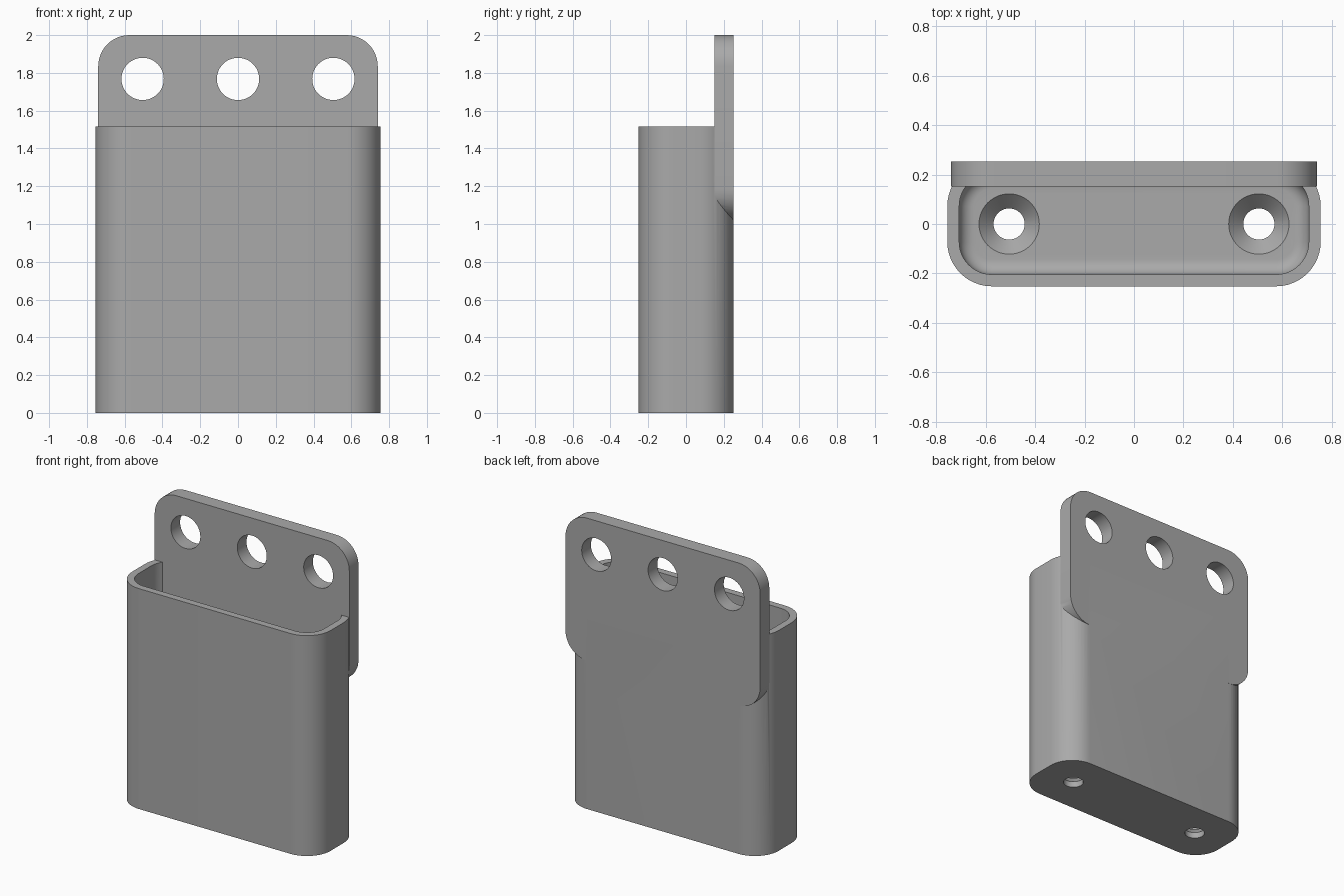
import bpy
import bmesh
from math import sin, cos, pi

cube = bpy.data.objects.get("Cube")
if cube:
    bpy.data.objects.remove(cube, do_unlink=True)

# Main sizes
HX, HY = 0.755, 0.252          # half width and half depth of the pocket
WALL, FLOOR, RIM = 0.048, 0.1, 1.515
CORNER, FILLET = 0.18, 0.06
PLATE_HX, PLATE_LOW, PLATE_TOP, PLATE_FRONT = 0.74, 1.02, 2.0, 0.152

grey = bpy.data.materials.new("grey_plastic")
grey.use_nodes = True
grey.diffuse_color = (0.4, 0.4, 0.4, 1)
grey.node_tree.nodes["Principled BSDF"].inputs["Base Color"].default_value = (0.4, 0.4, 0.4, 1)


def rounded_rect(hx, hy, r, steps=12):
    """Counter-clockwise outline of a rectangle with round corners."""
    pts = []
    for k, (sx, sy) in enumerate([(1, 1), (-1, 1), (-1, -1), (1, -1)]):
        for i in range(steps + 1):
            a = (k + i / steps) * pi / 2
            pts.append((sx * (hx - r) + r * cos(a), sy * (hy - r) + r * sin(a)))
    return pts


def circle(r, cx=0, cy=0, n=48):
    return [(cx + r * cos(2 * pi * i / n), cy + r * sin(2 * pi * i / n)) for i in range(n)]


def loft(name, rings):
    """Closed solid through rings of 3D points, capped at both ends."""
    bm = bmesh.new()
    loops = [[bm.verts.new(p) for p in ring] for ring in rings]
    n = len(loops[0])
    for a, b in zip(loops, loops[1:]):
        for i in range(n):
            j = (i + 1) % n
            bm.faces.new((a[i], a[j], b[j], b[i]))
    bm.faces.new(loops[0])
    bm.faces.new(loops[-1])
    bmesh.ops.recalc_face_normals(bm, faces=bm.faces)
    mesh = bpy.data.meshes.new(name)
    bm.to_mesh(mesh)
    bm.free()
    mesh.materials.append(grey)
    obj = bpy.data.objects.new(name, mesh)
    bpy.context.collection.objects.link(obj)
    return obj


def flat(outline, z):
    return [(x, y, z) for x, y in outline]


def upright(outline, y):
    return [(x, y, z) for x, z in outline]


def combine(target, tool, operation):
    """Apply a boolean and discard the tool."""
    mod = target.modifiers.new(operation.title(), 'BOOLEAN')
    mod.operation, mod.solver, mod.object = operation, 'EXACT', tool
    bpy.context.view_layer.objects.active = target
    bpy.ops.object.modifier_apply(modifier=mod.name)
    bpy.data.objects.remove(tool, do_unlink=True)


# Pocket: outer wall, rim, inner wall and a filleted floor
outer = rounded_rect(HX, HY, CORNER)
rings = [flat(outer, 0), flat(outer, RIM)]
ix, iy, ir = HX - WALL, HY - WALL, CORNER - WALL
rings.append(flat(rounded_rect(ix, iy, ir), RIM))
for i in range(9):
    a = i / 8 * pi / 2
    inset = FILLET * (1 - cos(a))
    z = FLOOR + FILLET * (1 - sin(a))
    rings.append(flat(rounded_rect(ix - inset, iy - inset, ir - inset), z))
holder = loft("pocket_holder", rings)

# Countersunk screw holes through the floor
for x in (-0.505, 0.505):
    profile = [(0.063, -0.1), (0.063, FLOOR - 0.06), (0.122, FLOOR), (0.122, FLOOR + 0.02)]
    combine(holder, loft("screw_cutter", [flat(circle(r, x), z) for r, z in profile]), 'DIFFERENCE')

# Back plate with round corners and three mounting holes
mid, half = (PLATE_TOP + PLATE_LOW) / 2, (PLATE_TOP - PLATE_LOW) / 2
outline = [(x, z + mid) for x, z in rounded_rect(PLATE_HX, half, 0.165)]
plate = loft("back_plate", [upright(outline, y) for y in (PLATE_FRONT, HY)])
for x in (-0.505, 0, 0.505):
    ring = circle(0.112, x, 1.768)
    combine(plate, loft("hole_cutter", [upright(ring, y) for y in (0, 0.4)]), 'DIFFERENCE')

# Fuse plate and pocket
combine(holder, plate, 'UNION')

bpy.ops.object.select_all(action='DESELECT')
holder.select_set(True)
bpy.context.view_layer.objects.active = holder
bpy.ops.object.shade_smooth_by_angle(angle=0.5)
